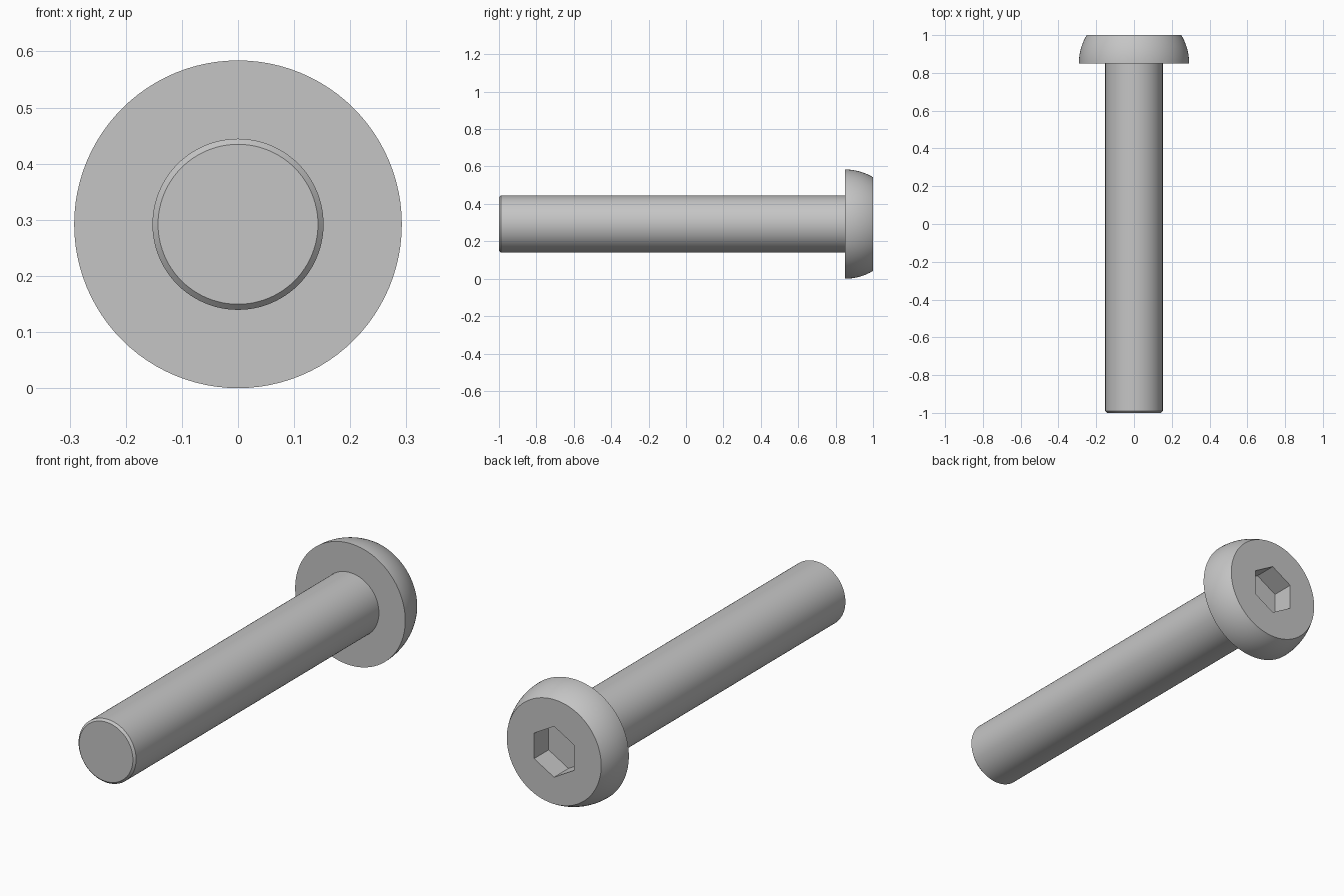
import bpy, bmesh
from math import pi, sin, cos, radians
from mathutils import Matrix, Vector

cube = bpy.data.objects.get("Cube")
if cube:
    bpy.data.objects.remove(cube, do_unlink=True)

HEAD_RADIUS = 0.292
SHAFT_RADIUS = 0.1525
HEAD_BASE = 0.85
CHAMFER = 0.01
SOCKET_RADIUS = 0.122
SOCKET_DEPTH = 0.11

steel = bpy.data.materials.new("steel_grey")
steel.use_nodes = True
colour = (0.56, 0.56, 0.56, 1)
steel.diffuse_color = colour
steel.node_tree.nodes["Principled BSDF"].inputs["Base Color"].default_value = colour


def lathe(name, profile, sides):
    """Turn (radius, y) points around the y axis and cap both ends."""
    bm = bmesh.new()
    rings = []
    for radius, y in profile:
        rings.append([bm.verts.new((radius * sin(2 * pi * i / sides), y,
                                    radius * cos(2 * pi * i / sides)))
                      for i in range(sides)])
    for a, b in zip(rings, rings[1:]):
        for i in range(sides):
            j = (i + 1) % sides
            bm.faces.new((a[i], a[j], b[j], b[i]))
    bm.faces.new(rings[0])
    bm.faces.new(rings[-1])
    bmesh.ops.recalc_face_normals(bm, faces=bm.faces)
    bmesh.ops.translate(bm, verts=bm.verts, vec=(0, 0, HEAD_RADIUS))
    mesh = bpy.data.meshes.new(name)
    bm.to_mesh(mesh)
    bm.free()
    mesh.materials.append(steel)
    obj = bpy.data.objects.new(name, mesh)
    bpy.context.collection.objects.link(obj)
    return obj


# Shaft with a chamfered tip, running into a domed head with a flat end
profile = [(SHAFT_RADIUS - CHAMFER, -1), (SHAFT_RADIUS, -1 + CHAMFER),
           (SHAFT_RADIUS, HEAD_BASE)]
dome_steps = 10
for k in range(dome_steps + 1):
    y = (1 - HEAD_BASE) * k / dome_steps
    profile.append(((HEAD_RADIUS ** 2 - y ** 2) ** 0.5, HEAD_BASE + y))
bolt = lathe("button_head_bolt", profile, 96)

# Hexagonal socket cut into the head
cutter = lathe("socket_cutter", [(SOCKET_RADIUS, 1 - SOCKET_DEPTH),
                                 (SOCKET_RADIUS, 1.1)], 6)
cutter.hide_render = True
cut = bolt.modifiers.new("hex_socket", 'BOOLEAN')
cut.operation = 'DIFFERENCE'
cut.solver = 'EXACT'
cut.object = cutter
bpy.context.view_layer.objects.active = bolt
bpy.ops.object.select_all(action='DESELECT')
bolt.select_set(True)
bpy.ops.object.modifier_apply(modifier=cut.name)
bpy.data.objects.remove(cutter, do_unlink=True)

# Smooth round surfaces, crisp rims
bpy.ops.object.shade_smooth_by_angle(angle=radians(30))
